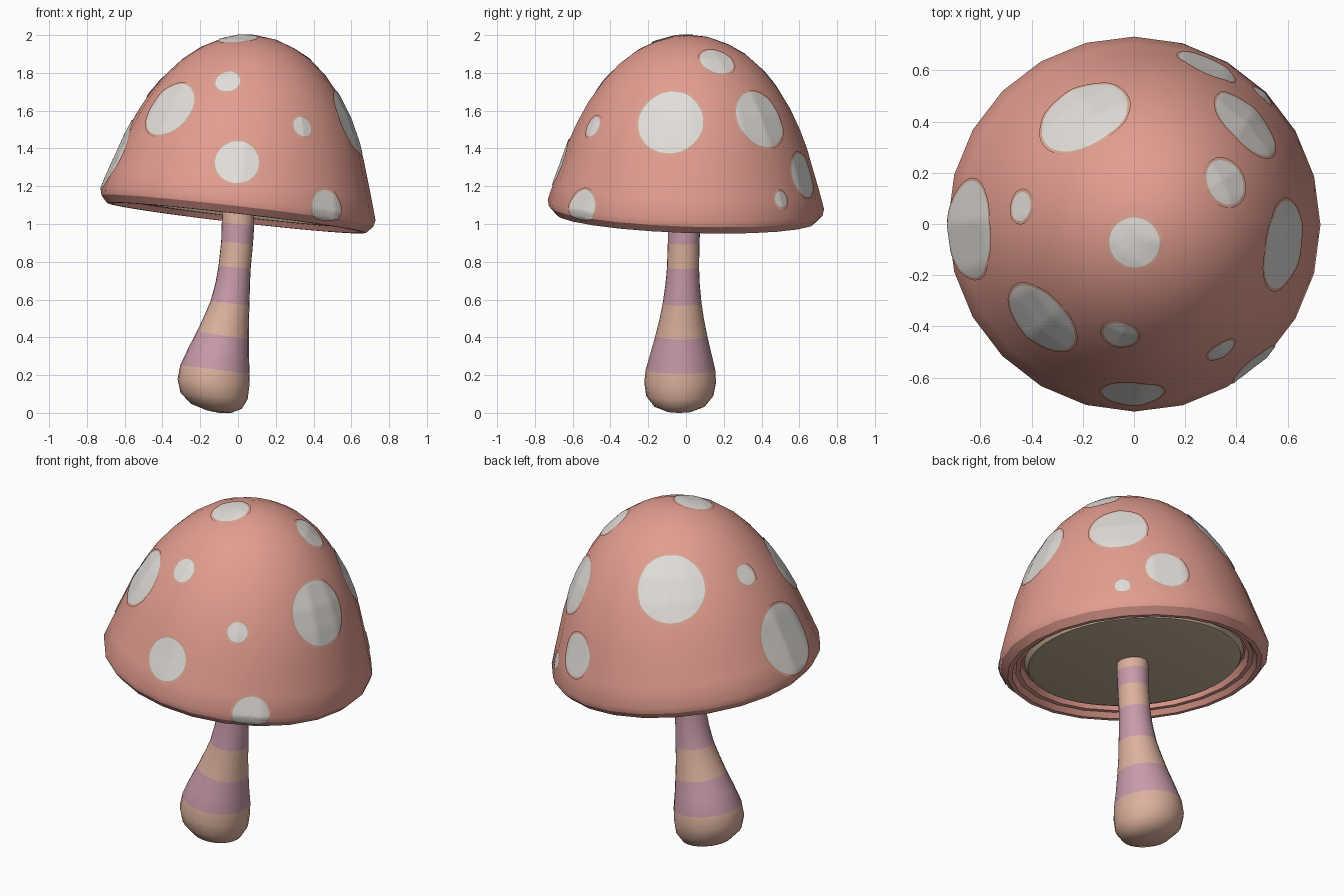
import bpy, bmesh, math
from mathutils import Matrix, Vector
from mathutils.bvhtree import BVHTree

if "Cube" in bpy.data.objects:
    bpy.data.objects.remove(bpy.data.objects["Cube"])


def mat(name, r, g, b):
    lin = [(c / 255 / 12.92) if c < 10 else ((c / 255 + 0.055) / 1.055) ** 2.4 for c in (r, g, b)]
    m = bpy.data.materials.new(name)
    m.diffuse_color = (*lin, 1)
    m.use_nodes = True
    m.node_tree.nodes["Principled BSDF"].inputs["Base Color"].default_value = m.diffuse_color
    return m


CORAL = mat("coral", 227, 157, 144)
WHITE = mat("spot_white", 226, 222, 218)
HALO = mat("spot_halo", 218, 166, 146)
TAN = mat("stem_tan", 220, 177, 157)
MAUVE = mat("stem_mauve", 200, 154, 170)
BEIGE = mat("gill_beige", 198, 178, 150)


def finish(bm, name, mats, angle=30, fix=True):
    if fix:
        bmesh.ops.recalc_face_normals(bm, faces=bm.faces)
    me = bpy.data.meshes.new(name)
    bm.to_mesh(me)
    bm.free()
    ob = bpy.data.objects.new(name, me)
    bpy.context.collection.objects.link(ob)
    for m in mats:
        me.materials.append(m)
    bpy.ops.object.select_all(action='DESELECT')
    ob.select_set(True)
    bpy.context.view_layer.objects.active = ob
    bpy.ops.object.shade_smooth_by_angle(angle=math.radians(angle))
    return ob


def loft(bm, rings, rule=lambda i: 0):
    """Join rings of points; a ring with one point is a pole."""
    vs = [[bm.verts.new(p) for p in ring] for ring in rings]
    for i, (a, b) in enumerate(zip(vs, vs[1:])):
        n = max(len(a), len(b))
        for k in range(n):
            j = (k + 1) % n
            if len(a) == 1:
                f = bm.faces.new((a[0], b[k], b[j]))
            elif len(b) == 1:
                f = bm.faces.new((a[k], b[0], a[j]))
            else:
                f = bm.faces.new((a[k], b[k], b[j], a[j]))
            f.material_index = rule(i)


def circle(r, h, n):
    if r == 0:
        return [Vector((0, 0, h))]
    return [Vector((r * math.cos(k * math.tau / n), r * math.sin(k * math.tau / n), h)) for k in range(n)]


# Tilted frame shared by the cap and its underside
TILT = (Matrix.Translation((-0.008, -0.003, 1.03)) @ Matrix.Rotation(math.radians(-2), 4, 'X')
        @ Matrix.Rotation(math.radians(6.6), 4, 'Y'))


def lathe(profile, n=24):
    bm = bmesh.new()
    loft(bm, [[TILT @ p for p in circle(r, h, n)] for r, h in profile])
    return bm


# Cap: dome, rolled rim and stepped lip underneath
cap = lathe([(0, .974), (.1, .964), (.2, .93), (.29, .882), (.38, .808), (.46, .715), (.535, .602),
             (.59, .492), (.632, .39), (.664, .29), (.7, .18), (.732, .075), (.725, .04), (.69, .002),
             (.665, .002), (.645, .03), (.62, .03), (.605, .07), (0, .07)])
bmesh.ops.recalc_face_normals(cap, faces=cap.faces)
tree = BVHTree.FromBMesh(cap)
finish(cap, "cap", [CORAL])

# Gill disc under the cap
finish(lathe([(0, .028), (.55, .028), (.575, .036), (.592, .07)], 48), "gill_disc", [BEIGE])

# Spots: thin patches laid on the cap (centre, radius)
SPOTS = [((-.06, -.45, 1.77), .067), ((-.375, -.385, 1.62), .16), ((-.005, -.67, 1.33), .118),
         ((.355, -.51, 1.525), .055), ((.465, -.545, 1.08), .1), ((.6, -.085, 1.545), .178),
         ((-.66, -.02, 1.37), .193), ((.455, .41, 1.565), .16), ((.36, .165, 1.865), .092),
         ((0, -.075, 2.0), .1), ((-.45, .07, 1.73), .057), ((-.21, .45, 1.73), .19),
         ((.29, .625, 1.26), .117), ((.505, .505, 1.13), .042)]

for i, (c, r) in enumerate(SPOTS):
    c, n, _, _ = tree.find_nearest(Vector(c))
    u = n.orthogonal().normalized()
    v = n.cross(u)
    steps = max(3, math.ceil(r / .02))
    radii = [r * k / steps for k in range(steps + 1)] + [r + .013]
    rings = []
    for rad in radii:
        ring = []
        for p in circle(rad, 0, 40):
            q, qn, _, _ = tree.find_nearest(c + u * p.x + v * p.y)
            ring.append(q + qn * .005)
        rings.append(ring)
    bm = bmesh.new()
    loft(bm, rings, lambda k: 1 if k == steps else 0)
    finish(bm, f"cap_spot_{i + 1}", [WHITE, HALO], 40, fix=False)

# Stem: leaning rings (height, centre x, radius, mauve above this ring)
STEM = [(0, -.1, 0, 0), (.007, -.1, .065, 0), (.035, -.115, .135, 0), (.09, -.127, .178, 0),
        (.16, -.13, .19, 0), (.23, -.122, .184, 1), (.32, -.102, .16, 1), (.41, -.08, .137, 0),
        (.5, -.06, .117, 0), (.58, -.042, .103, 1), (.68, -.028, .091, 1), (.77, -.018, .085, 0),
        (.9, -.005, .084, 1), (1.0, 0, .086, 0), (1.06, .002, .084, 0), (1.11, .003, .08, 0),
        (1.12, .003, 0, 0)]
rings = []
for i, (z, cx, r, _) in enumerate(STEM):
    a, b = STEM[max(i - 1, 0)], STEM[min(i + 1, len(STEM) - 1)]
    lean = max(.1, .7 * (b[1] - a[1]) / (b[0] - a[0]))
    cy = -.035 + .025 * min(z, 1)
    rings.append([Vector((p.x + cx, p.y + cy, z - p.x * lean)) for p in circle(r, 0, 24)])
bm = bmesh.new()
loft(bm, rings, lambda i: STEM[i][3])
finish(bm, "stem", [TAN, MAUVE], 50)
